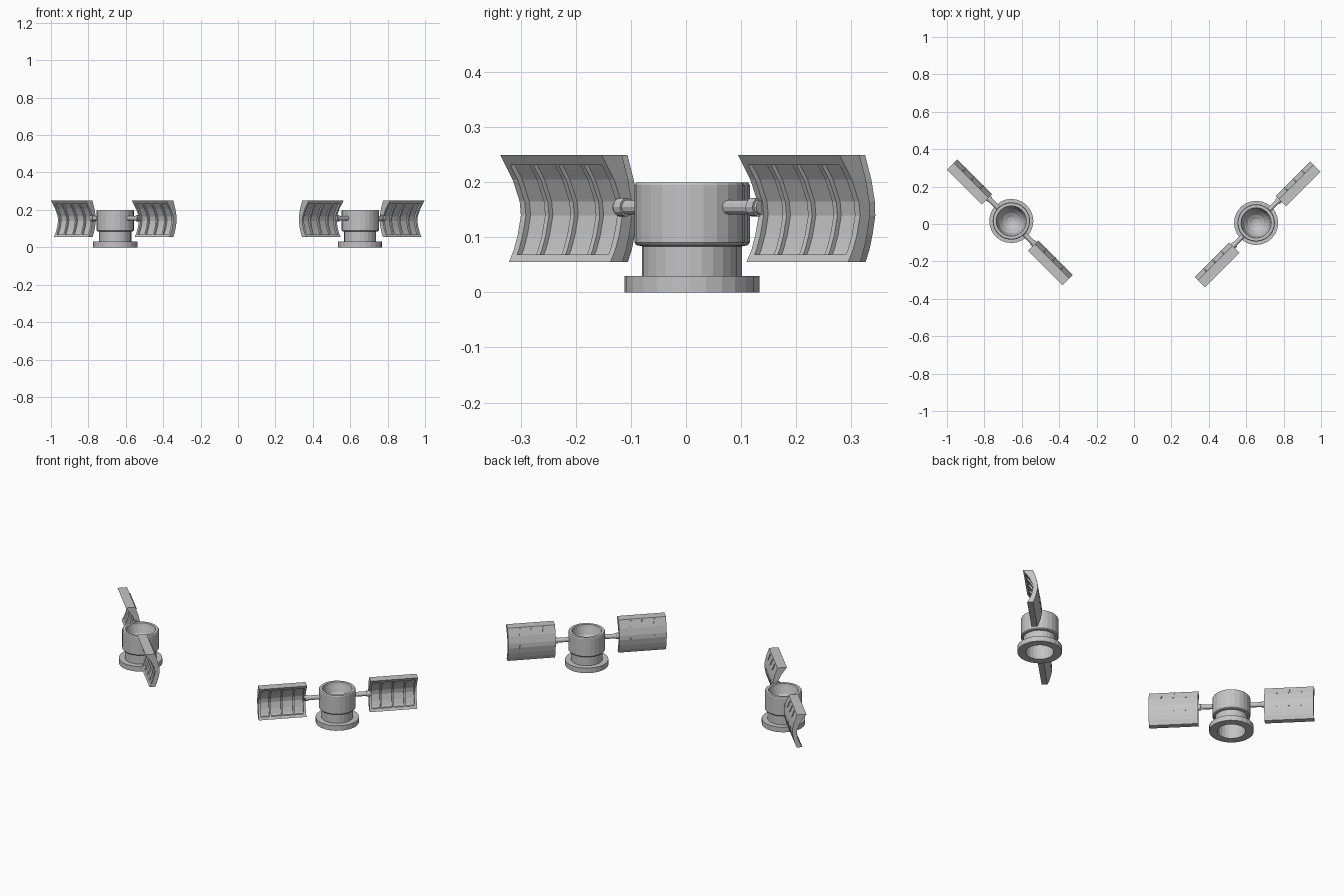
import bpy, bmesh, math
from mathutils import Matrix, Vector

if "Cube" in bpy.data.objects:
    bpy.data.objects.remove(bpy.data.objects["Cube"])

grey = bpy.data.materials.new("metal grey")
grey.diffuse_color = (0.55, 0.55, 0.55, 1)
grey.use_nodes = True
grey.node_tree.nodes["Principled BSDF"].inputs["Base Color"].default_value = grey.diffuse_color

SIDES = 24
# paddle cross-section: height, concave front offset, convex back offset
SECTION = [(0.055, -0.028, 0.003), (0.078, -0.015, 0.013), (0.105, -0.005, 0.021),
           (0.14, 0.003, 0.028), (0.165, 0.0, 0.027), (0.205, -0.018, 0.018),
           (0.23, -0.036, 0.009), (0.25, -0.050, 0.002)]
U_IN, U_OUT = 0.175, 0.436


def finish(bm, name, matrix):
    bm.transform(matrix)
    bmesh.ops.recalc_face_normals(bm, faces=bm.faces)
    me = bpy.data.meshes.new(name)
    bm.to_mesh(me)
    bm.free()
    me.materials.append(grey)
    ob = bpy.data.objects.new(name, me)
    bpy.context.collection.objects.link(ob)
    return ob


def lathe(bm, profile):
    """Revolve (radius, z) points around z."""
    rings = []
    for r, z in profile:
        if r == 0:
            rings.append([bm.verts.new((0, 0, z))] * SIDES)
        else:
            rings.append([bm.verts.new((r * math.cos(2 * math.pi * i / SIDES),
                                        r * math.sin(2 * math.pi * i / SIDES), z))
                          for i in range(SIDES)])
    for a, b in zip(rings, rings[1:]):
        for i in range(SIDES):
            j = (i + 1) % SIDES
            bm.faces.new(list(dict.fromkeys([a[i], a[j], b[j], b[i]])))


def offsets(z):
    """Front and back offsets of the paddle at height z."""
    for (z0, f0, b0), (z1, f1, b1) in zip(SECTION, SECTION[1:]):
        if z <= z1:
            t = (z - z0) / (z1 - z0)
            return f0 + (f1 - f0) * t, b0 + (b1 - b0) * t
    return SECTION[-1][1:]


def slab(bm, u0, u1, z0, z1, front=0.0, back=0.0):
    """Curved block following the paddle section between two heights."""
    heights = [z0] + [s[0] for s in SECTION if z0 < s[0] < z1] + [z1]
    rows = []
    for z in heights:
        f, b = offsets(z)
        rows.append([bm.verts.new(p) for p in ((u0, f + front, z), (u1, f + front, z),
                                               (u1, b + back, z), (u0, b + back, z))])
    for a, b in zip(rows, rows[1:]):
        for i in range(4):
            j = (i + 1) % 4
            bm.faces.new((a[i], a[j], b[j], b[i]))
    bm.faces.new(rows[0])
    bm.faces.new(rows[-1])


def rod(bm, u0, u1, radius):
    m = Matrix.Translation(((u0 + u1) / 2, 0, 0.155)) @ Matrix.Rotation(math.pi / 2, 4, 'Y')
    bmesh.ops.create_cone(bm, cap_ends=True, segments=12, radius1=radius, radius2=radius,
                          depth=abs(u1 - u0), matrix=m)


def unit(side, x, y):
    base = Matrix.Translation((x, y, 0)) @ Matrix.Diagonal((side, 1, 1, 1))
    tag = "right" if side > 0 else "left"

    # hollow hub with foot flange, neck, drum and dished top
    bm = bmesh.new()
    lathe(bm, [(0, 0.09), (0.074, 0.09), (0.074, 0), (0.118, 0), (0.118, 0.03),
               (0.086, 0.03), (0.086, 0.084), (0.096, 0.086), (0.1, 0.091),
               (0.1, 0.195), (0.097, 0.2), (0.081, 0.2), (0.078, 0.185),
               (0.066, 0.145), (0.045, 0.118), (0.022, 0.104), (0, 0.1)])
    finish(bm, tag + "_hub", base)

    for s, end in ((1, "rear"), (-1, "front")):
        place = base @ Matrix.Rotation(math.pi / 4, 4, 'Z') @ Matrix.Diagonal((s, 1, 1, 1))

        # connecting arm with collar
        bm = bmesh.new()
        rod(bm, 0.09, U_IN + 0.01, 0.013)
        rod(bm, U_IN - 0.014, U_IN + 0.004, 0.017)
        finish(bm, f"{tag}_{end}_arm", place)

        # curved paddle: recessed shell, raised border, ribs
        bm = bmesh.new()
        slab(bm, U_IN, U_OUT, 0.055, 0.25, front=0.012)
        for u in (U_IN, U_OUT - 0.013):
            slab(bm, u, u + 0.013, 0.055, 0.25, back=-0.005)
        slab(bm, U_IN + 0.013, U_OUT - 0.013, 0.055, 0.069, back=-0.005)
        slab(bm, U_IN + 0.013, U_OUT - 0.013, 0.232, 0.25, back=-0.005)
        for k in (1, 2, 3):
            u = U_IN + (U_OUT - U_IN) * k / 4
            slab(bm, u - 0.005, u + 0.005, 0.069, 0.232, front=0.002, back=-0.005)
            # rib tips showing through the back
            slab(bm, u - 0.004, u + 0.004, 0.21, 0.243, front=0.02, back=0.005)
            slab(bm, u - 0.003, u + 0.003, 0.125, 0.155, front=0.02, back=0.002)
        finish(bm, f"{tag}_{end}_paddle", place)


unit(1, 0.653, 0.006)
unit(-1, -0.656, 0.016)
